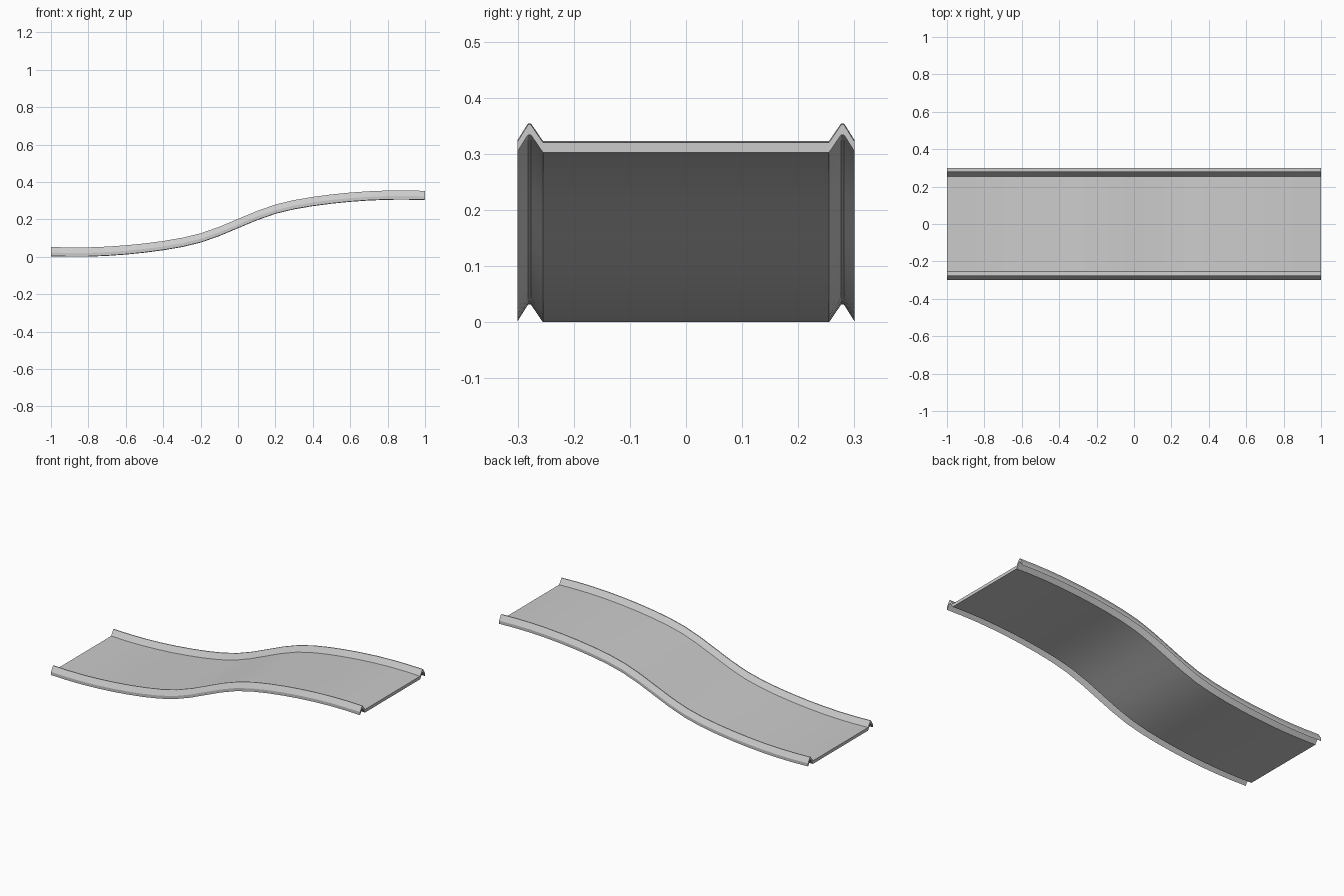
import bpy, bmesh

if "Cube" in bpy.data.objects:
    bpy.data.objects.remove(bpy.data.objects["Cube"])

# Half of the S-shaped rise, sampled every 0.1 from the middle; the other half is its mirror
RISE = [0, 0.042, 0.077, 0.101, 0.118, 0.131, 0.141, 0.148, 0.152, 0.1525, 0.150]
MID = 0.1525
path = [(-i / 10, MID - RISE[i]) for i in range(10, 0, -1)]
path += [(i / 10, MID + RISE[i]) for i in range(11)]

# Cross-section: flat bed with a folded inverted-V rail at each edge
THICK = 0.018
half = [(0.255, 0.0), (0.2765, 0.0315), (0.2815, 0.0315), (0.30, 0.002)]
under = [(-y, z) for y, z in reversed(half)] + half
section = under + [(y, z + THICK) for y, z in reversed(under)]


def sweep(name, section, path):
    """Carry a closed y-z section along an x-z path, and close both ends."""
    bm = bmesh.new()
    rings = [[bm.verts.new((x, y, h + z)) for y, z in section] for x, h in path]
    n = len(section)
    for a, b in zip(rings, rings[1:]):
        for i in range(n):
            j = (i + 1) % n
            bm.faces.new((a[i], a[j], b[j], b[i]))
    # End caps as one quad per strip of sheet
    for ring in (rings[0], rings[-1]):
        for i in range(n // 2 - 1):
            bm.faces.new((ring[i], ring[i + 1], ring[n - 2 - i], ring[n - 1 - i]))
    bmesh.ops.recalc_face_normals(bm, faces=bm.faces)
    mesh = bpy.data.meshes.new(name)
    bm.to_mesh(mesh)
    bm.free()
    obj = bpy.data.objects.new(name, mesh)
    bpy.context.collection.objects.link(obj)
    return obj


# Slide bed with folded rails
slide = sweep("slide_bed", section, path)
bpy.context.view_layer.objects.active = slide
slide.select_set(True)
bpy.ops.object.shade_smooth_by_angle(angle=0.5)
